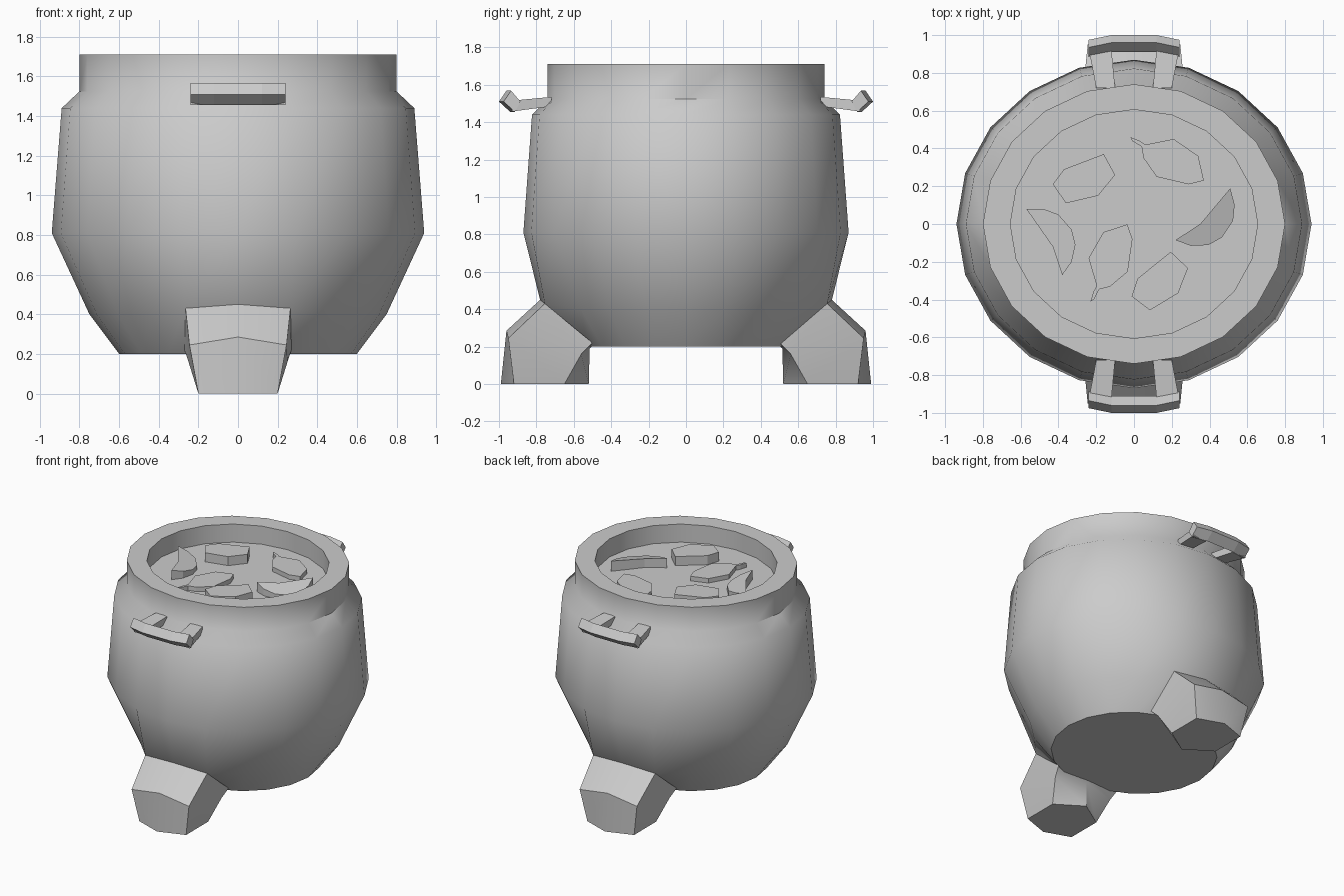
import bpy, bmesh, math
from mathutils import Matrix, Vector

if "Cube" in bpy.data.objects:
    bpy.data.objects.remove(bpy.data.objects["Cube"])

grey = bpy.data.materials.new("plain_grey")
grey.use_nodes = True
COLOUR = (0.6, 0.6, 0.6, 1)
grey.diffuse_color = COLOUR
grey.node_tree.nodes["Principled BSDF"].inputs["Base Color"].default_value = COLOUR


def finish(name, bm, angle=0, mirror=False):
    """Turn a bmesh into a coloured object, optionally smooth and mirrored front to back."""
    bmesh.ops.recalc_face_normals(bm, faces=bm.faces)
    mesh = bpy.data.meshes.new(name)
    bm.to_mesh(mesh)
    bm.free()
    mesh.materials.append(grey)
    obj = bpy.data.objects.new(name, mesh)
    bpy.context.collection.objects.link(obj)
    if angle:
        bpy.ops.object.select_all(action='DESELECT')
        obj.select_set(True)
        bpy.context.view_layer.objects.active = obj
        bpy.ops.object.shade_smooth_by_angle(angle=math.radians(angle))
    if mirror:
        mod = obj.modifiers.new("front_to_back", 'MIRROR')
        mod.use_axis = (False, True, False)
        mod.use_mirror_merge = False
    return obj


def loft(bm, rings):
    """Skin a list of equal-length closed rings and cap both ends."""
    loops = [[bm.verts.new(p) for p in ring] for ring in rings]
    for a, b in zip(loops, loops[1:]):
        for i in range(len(a)):
            j = (i + 1) % len(a)
            bm.faces.new((a[i], a[j], b[j], b[i]))
    bm.faces.new(loops[0][::-1])
    bm.faces.new(loops[-1])
    return loops


# Pot: slightly oval lathe, from the flat base over the rim to the soup surface
SIDES, SQUASH, SOUP = 20, 0.925, 1.57
profile = [(0.6, 0.2), (0.75, 0.4), (0.94, 0.81), (0.89, 1.44), (0.8, 1.525),
           (0.8, 1.71), (0.655, 1.71), (0.655, SOUP)]
bm = bmesh.new()
rings = []
for r, z in profile:
    turns = [math.tau * i / SIDES for i in range(SIDES)]
    rings.append([(r * math.cos(t), r * SQUASH * math.sin(t), z) for t in turns])
loops = loft(bm, rings)
# Pull the lower wall out where each leg grows from it
for centre, s in ((15, -1), (5, 1)):
    loops[1][centre].co = (0, s * 0.78, 0.45)
    for v in (loops[1][centre - 1], loops[1][centre + 1]):
        v.co = (math.copysign(0.265, v.co.x), s * 0.755, 0.43)
finish("pot", bm, 46)


# Legs: six-sided, bending outward to a straight foot
def leg_ring(front, side_front, side_back, back):
    (x1, y1, z1), (x2, y2, z2) = side_front, side_back
    return [(0, *front), (x1, y1, z1), (x2, y2, z2),
            (0, *back), (-x2, y2, z2), (-x1, y1, z1)]


bm = bmesh.new()
loft(bm, [
    leg_ring((-0.78, 0.45), (0.265, -0.755, 0.43), (0.27, -0.5, 0.22), (-0.48, 0.22)),
    leg_ring((-0.96, 0.285), (0.245, -0.95, 0.245), (0.25, -0.56, 0.16), (-0.515, 0.19)),
    leg_ring((-0.99, 0), (0.2, -0.92, 0), (0.2, -0.65, 0), (-0.52, 0)),
])
finish("legs", bm, 38, True)

# Handles: a diamond-section bar, bowed outward, on two flat arms
bm = bmesh.new()
section = [(-1.0, 1.51), (-0.96, 1.568), (-0.91, 1.51), (-0.94, 1.455)]
loft(bm, [[(x, y + bow, z) for y, z in section]
          for x, bow in ((-0.24, 0.025), (-0.12, 0), (0.12, 0), (0.24, 0.025))])
for s in (-1, 1):
    loft(bm, [
        [(s * a, y, low), (s * b, y, low), (s * b, y, high), (s * a, y, high)]
        for a, b, y, low, high in ((0.12, 0.24, -0.93, 1.457, 1.515),
                                   (0.1, 0.2, -0.72, 1.485, 1.535))
    ])
finish("handles", bm, 0, True)


# Soup pieces: prisms whose tops may slope
def piece(name, outline, place, turn, height, slope=(0, 0)):
    bm = bmesh.new()
    base = [Vector((x, y, SOUP - 0.01)) for x, y in outline]
    top = [Vector((x, y, SOUP + height + x * slope[0] + y * slope[1])) for x, y in outline]
    loft(bm, [base, top])
    move = Matrix.Translation((*place, 0)) @ Matrix.Rotation(math.radians(turn), 4, 'Z')
    bmesh.ops.transform(bm, matrix=move, verts=bm.verts)
    finish(name, bm)


chunk = [(-0.16, -0.03), (-0.1, 0.05), (0.11, 0.13), (0.17, 0.02), (0.08, -0.09), (-0.09, -0.13)]
leaf = [(-0.22, 0.13), (-0.17, 0.11), (-0.14, 0.09), (0.01, 0.12), (0.14, 0.03), (0.17, -0.1),
        (0.09, -0.12), (-0.08, -0.08), (-0.15, 0.02), (-0.16, 0.08), (-0.21, 0.11)]
wedge = [(-0.14, 0.13), (-0.05, 0.13), (0.03, 0.1), (0.1, 0.02), (0.12, -0.06),
         (0.1, -0.15), (0.05, -0.22), (0, -0.07)]
for label, spot, turn in (("back", (-0.27, 0.24), 0), ("front", (0.13, -0.305), 18)):
    piece("chunk_" + label, chunk, spot, turn, 0.07)
for label, spot, turn in (("back", (0.2, 0.33), 0), ("front", (-0.12, -0.18), 95)):
    piece("leaf_" + label, leaf, spot, turn, 0.035)
for label, spot, turn in (("right", (-0.43, -0.05), 0), ("left", (0.42, 0.02), -75)):
    piece("wedge_" + label, wedge, spot, turn, 0.06, (-0.25, -0.12))
